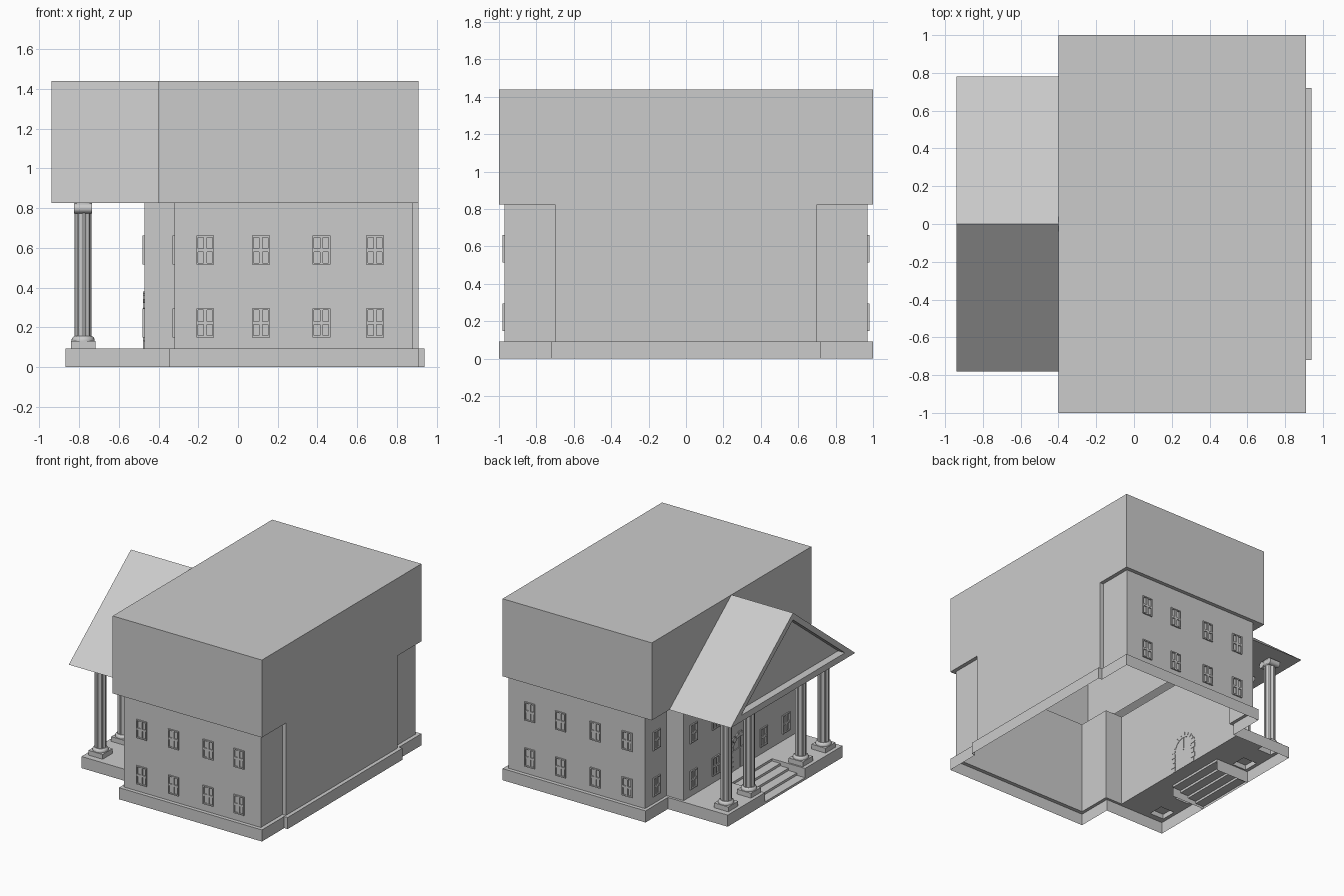
import bpy, bmesh, math
from mathutils import Matrix, Vector

if "Cube" in bpy.data.objects:
    bpy.data.objects.remove(bpy.data.objects["Cube"])


def finish(name, bm, smooth=False):
    bmesh.ops.recalc_face_normals(bm, faces=bm.faces)
    me = bpy.data.meshes.new(name)
    bm.to_mesh(me)
    bm.free()
    ob = bpy.data.objects.new(name, me)
    bpy.context.collection.objects.link(ob)
    if smooth:
        for p in me.polygons:
            p.use_smooth = len(p.vertices) == 4
    return ob


def box(bm, x0, x1, y0, y1, z0, z1):
    m = Matrix.Translation(((x0 + x1) / 2, (y0 + y1) / 2, (z0 + z1) / 2))
    m = m @ Matrix.Diagonal((x1 - x0, y1 - y0, z1 - z0, 1))
    return bmesh.ops.create_cube(bm, size=1, matrix=m)["verts"]


def rect(x0, x1, y0, y1):
    return [(x0, y0), (x1, y0), (x1, y1), (x0, y1)]


def shell(bm, outline, z0, z1):
    """Open wall band following an outline."""
    n = len(outline)
    lo = [bm.verts.new((x, y, z0)) for x, y in outline]
    hi = [bm.verts.new((x, y, z1)) for x, y in outline]
    for i in range(n):
        j = (i + 1) % n
        bm.faces.new((lo[i], lo[j], hi[j], hi[i]))


def sheet(bm, loops, z):
    """Flat sheet at z, the first loop outside and the rest as holes."""
    edges = []
    for loop in loops:
        vs = [bm.verts.new((x, y, z)) for x, y in loop]
        edges += [bm.edges.new((vs[i], vs[i - 1])) for i in range(len(vs))]
    bmesh.ops.triangle_fill(bm, edges=edges, use_beauty=True, normal=(0, 0, 1))
    bmesh.ops.dissolve_limit(bm, angle_limit=0.01, verts=bm.verts, edges=bm.edges)


def mirrored(half):
    return half + [(x, -y) for x, y in reversed(half)]


WALL = mirrored([(-.47, .7), (-.32, .7), (-.32, .97), (.88, .97), (.88, .7), (.91, .7)])
BASE = mirrored([(-.87, .72), (-.345, .72), (-.345, 1), (.91, 1), (.91, .72), (.94, .72)])
COL_X, COL_Y = -.78, (-.61, -.325, .325, .61)
STAIR_Y, FLOOR, EAVE, TOP = .25, .092, .825, 1.44

# hollow plinth with porch floor, open at the stair
bm = bmesh.new()
base_top = mirrored([(-.58, STAIR_Y), (-.87, STAIR_Y)] + BASE[:6])
holes = [rect(COL_X - .062, COL_X + .062, y - .062, y + .062) for y in COL_Y]
sheet(bm, [base_top, WALL] + holes, FLOOR)
n = len(base_top)
for i in range(n):
    (xa, ya), (xb, yb) = base_top[i], base_top[(i + 1) % n]
    if not (xa == xb == -.58):
        bm.faces.new([bm.verts.new(p) for p in
                      ((xa, ya, 0), (xb, yb, 0), (xb, yb, FLOOR), (xa, ya, FLOOR))])
bmesh.ops.remove_doubles(bm, verts=bm.verts, dist=1e-5)
finish("plinth", bm)

# porch stair: folded strip of treads and risers
bm = bmesh.new()
path, x, z = [(-.58, FLOOR)], -.58, FLOOR
for i in range(4):
    z -= FLOOR / 5
    path.append((x, z))
    x -= .0725
    path.append((x, z))
path.append((x, 0))
rows = [[bm.verts.new((px, s * STAIR_Y, pz)) for s in (-1, 1)] for px, pz in path]
for a, b in zip(rows, rows[1:]):
    bm.faces.new((a[0], a[1], b[1], b[0]))
finish("porch_steps", bm)

# hollow walls
bm = bmesh.new()
shell(bm, WALL, FLOOR, EAVE)
finish("walls", bm)

# upper block, closed on top, with a soffit ring outside the walls
bm = bmesh.new()
block = rect(-.4, .91, -1, 1)
shell(bm, block, EAVE, TOP)
bm.faces.new([bm.verts.new((x, y, TOP)) for x, y in block])
bmesh.ops.remove_doubles(bm, verts=bm.verts, dist=1e-5)
finish("upper_block", bm)
bm = bmesh.new()
for s in (-1, 1):
    half = [(-.4, .7), (-.32, .7), (-.32, .97), (.88, .97), (.88, .7), (.91, .7), (.91, 1), (-.4, 1)]
    bm.faces.new([bm.verts.new((x, s * y, EAVE)) for x, y in half])
finish("soffit", bm)

# gabled porch roof with recessed pediment
bm = bmesh.new()


def tri(x, w, z0, z1):
    return [bm.verts.new(p) for p in ((x, -w, z0), (x, w, z0), (x, 0, z1))]


back = tri(-.4, .78, EAVE, TOP)
front = tri(-.94, .78, EAVE, TOP)
rim = tri(-.94, .65, EAVE + .05, TOP - .055)
deep = tri(-.88, .65, EAVE + .05, TOP - .055)
for i in range(3):
    j = (i + 1) % 3
    if i:
        bm.faces.new((back[i], back[j], front[j], front[i]))
    bm.faces.new((front[i], front[j], rim[j], rim[i]))
    bm.faces.new((rim[i], rim[j], deep[j], deep[i]))
bm.faces.new(deep)
ceiling = mirrored([(-.94, .78), (-.4, .78), (-.4, .7), (-.47, .7)])
bm.faces.new([bm.verts.new((x, y, EAVE)) for x, y in ceiling])
bmesh.ops.remove_doubles(bm, verts=bm.verts, dist=1e-5)
finish("porch_roof", bm)

# columns: hollow pedestal, rounded foot, fluted shaft, scroll capital
for k, cy in enumerate(COL_Y):
    bm = bmesh.new()
    r = .062
    shell(bm, rect(COL_X - r, COL_X + r, cy - r, cy + r), FLOOR, .13)
    sheet(bm, [rect(COL_X - r, COL_X + r, cy - r, cy + r)], .13)
    finish("pedestal_%d" % k, bm)

    bm = bmesh.new()
    prof = [(.058, .13), (.058, .138), (.054, .148), (.045, .155)]
    rings = [[bm.verts.new((COL_X + rr * math.cos(a * math.tau / 24),
                            cy + rr * math.sin(a * math.tau / 24), z))
              for a in range(24)] for rr, z in prof]
    for a, b in zip(rings, rings[1:]):
        for i in range(24):
            bm.faces.new((a[i], a[i - 1], b[i - 1], b[i]))
    bm.faces.new(rings[-1])
    finish("column_foot_%d" % k, bm, True)

    bm = bmesh.new()
    pts = []
    for i in range(32):
        rr, a = (.043 if i % 4 < 2 else .038), i * math.tau / 32
        pts.append((COL_X + rr * math.cos(a), cy + rr * math.sin(a)))
    shell(bm, pts, .155, .78)
    finish("column_shaft_%d" % k, bm)

    bm = bmesh.new()
    for s in (-1, 1):
        m = Matrix.Translation((COL_X, cy + s * .04, .799)) @ Matrix.Rotation(math.pi / 2, 4, 'Y')
        bmesh.ops.create_cone(bm, cap_ends=True, segments=16, radius1=.025,
                              radius2=.025, depth=.09, matrix=m)
    box(bm, COL_X - .044, COL_X + .044, cy - .042, cy + .042, .78, EAVE)
    finish("column_capital_%d" % k, bm, True)

# window: frame and cross bars; local -y faces outwards
bm = bmesh.new()
w, h, t, d = .045, .073, .009, .01
for s in (-1, 1):
    box(bm, s * (w - t / 2) - t / 2, s * (w - t / 2) + t / 2, -d, 0, -h, h)
    box(bm, -w + t, w - t, -d, 0, s * (h - t / 2) - t / 2, s * (h - t / 2) + t / 2)
box(bm, -.008, .008, -d * .8, 0, -h + t, h - t)
box(bm, -w + t, w - t, -d * .8, 0, -.008, .008)
window = finish("window", bm)
spots = [(x, s * .97, z, 0 if s < 0 else math.pi)
         for s in (-1, 1) for x in (-.165, .115, .42, .69) for z in (.222, .588)]
spots += [(-.32, s * .83, z, -math.pi / 2) for s in (-1, 1) for z in (.222, .588)]
spots += [(-.47, y, z, -math.pi / 2) for y in (-.58, -.3, 0, .3, .58)
          for z in (.222, .588) if y or z > .4]
for i, (x, y, z, a) in enumerate(spots):
    ob = window if i == 0 else window.copy()
    if i:
        bpy.context.collection.objects.link(ob)
    ob.location, ob.rotation_euler = (x, y, z), (0, 0, a)

# arched door: stone surround, two leaves
bm = bmesh.new()
R, spring = .105, .25
for i in range(9):
    m = Matrix.Translation((-.473, 0, spring)) @ Matrix.Rotation((i - 4) * math.pi / 9, 4, 'X')
    vs = box(bm, -.006, .006, -.017, .017, R - .015, R + (.025 if i % 2 == 0 else .017))
    bmesh.ops.transform(bm, matrix=m, verts=vs)
for s in (-1, 1):
    for i in range(4):
        o = R + (.025 if i % 2 else .015)
        ys = sorted((s * (R - .015), s * o))
        z0 = FLOOR + i * (spring - FLOOR) / 4
        box(bm, -.479, -.467, ys[0], ys[1], z0, z0 + .036)
    ys = sorted((s * .008, s * .082))
    box(bm, -.475, -.468, ys[0], ys[1], FLOOR, .24)
box(bm, -.477, -.468, -.09, .09, .24, .252)
box(bm, -.477, -.468, -.006, .006, .252, .335)
finish("arched_door", bm)
